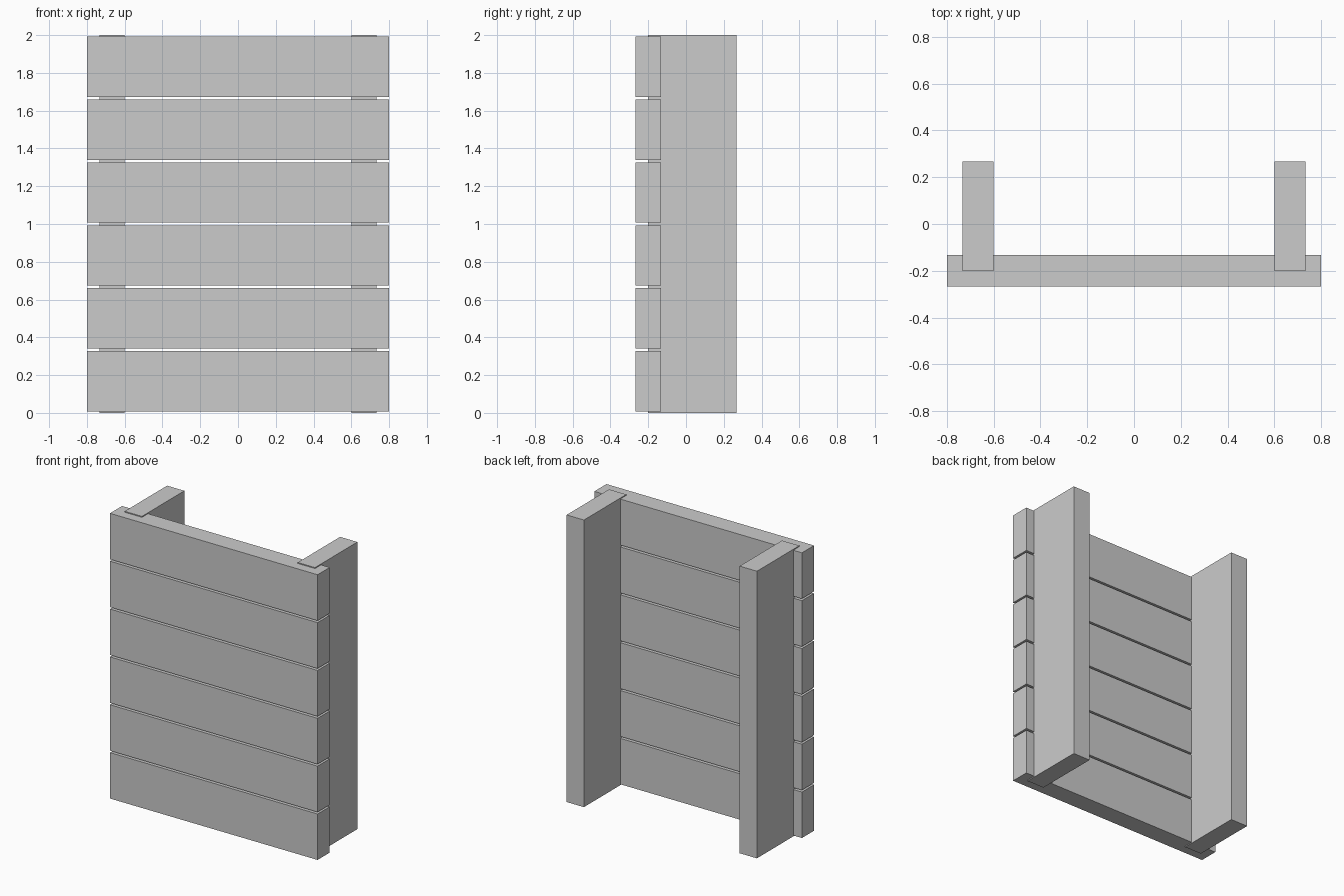
import bpy
import bmesh
from mathutils import Vector

if "Cube" in bpy.data.objects:
    bpy.data.objects.remove(bpy.data.objects["Cube"])


def box(name, lo, hi):
    """Axis-aligned box between two corners."""
    lo, hi = Vector(lo), Vector(hi)
    bm = bmesh.new()
    bmesh.ops.create_cube(bm, size=1)
    bmesh.ops.scale(bm, vec=hi - lo, verts=bm.verts)
    mesh = bpy.data.meshes.new(name)
    bm.to_mesh(mesh)
    bm.free()
    obj = bpy.data.objects.new(name, mesh)
    obj.location = (lo + hi) / 2
    bpy.context.collection.objects.link(obj)
    return obj


PLANKS = 6
PITCH = 2 / PLANKS
GAP = 0.0133

# Horizontal planks across the front, separated by narrow gaps
for i in range(PLANKS):
    box(f"plank_{i + 1}",
        (-0.8, -0.2667, i * PITCH + GAP / 2),
        (0.8, -0.1333, (i + 1) * PITCH - GAP / 2))

# Upright posts, sunk halfway into the planks
for side, x in (("left", -0.6667), ("right", 0.6667)):
    box(f"{side}_post", (x - 0.0667, -0.2, 0), (x + 0.0667, 0.2667, 2))
